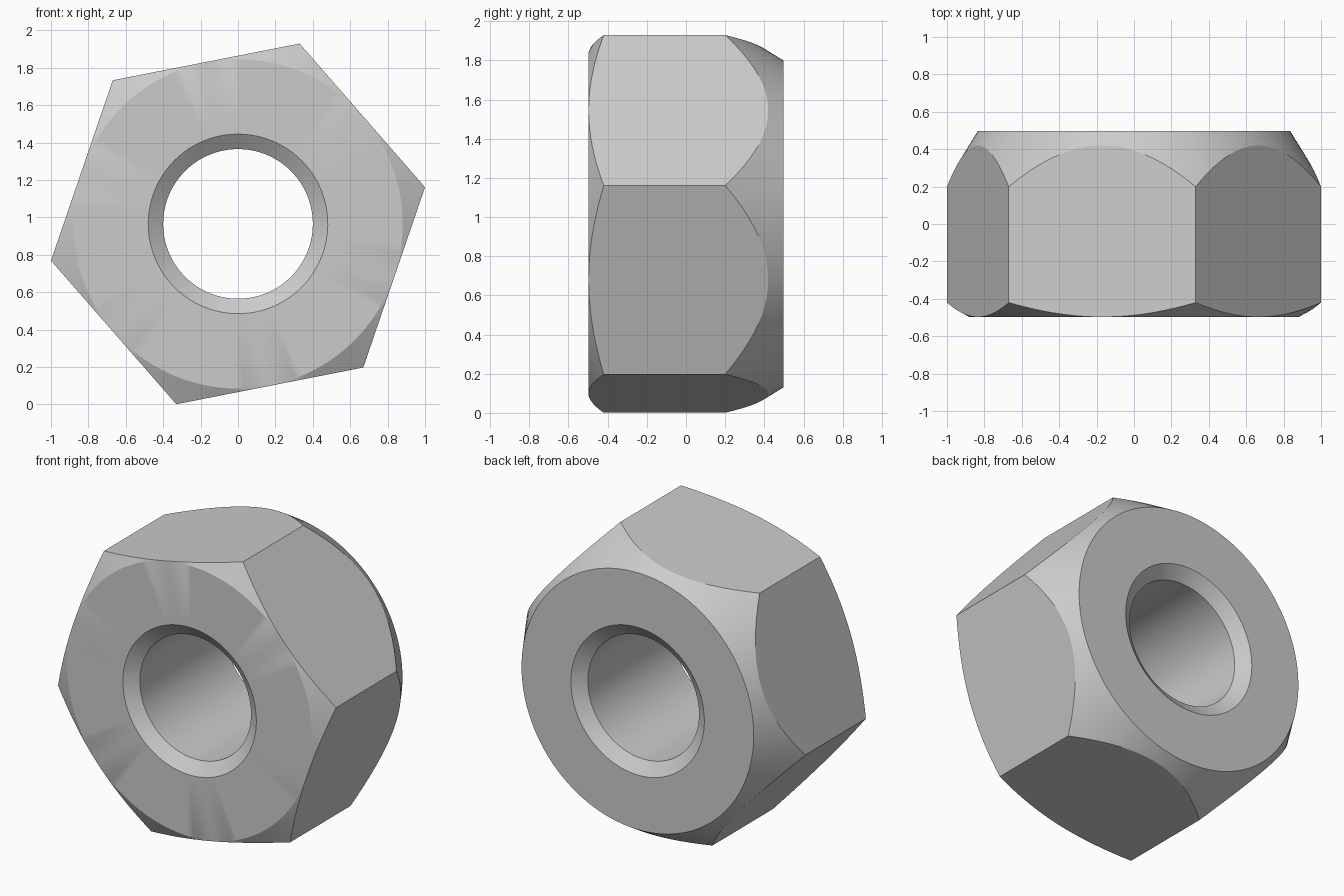
import bpy
import bmesh
from math import cos, sin, radians, pi, sqrt

if "Cube" in bpy.data.objects:
    bpy.data.objects.remove(bpy.data.objects["Cube"])

CORNER = 1.019                    # radius to the hexagon corners
FLAT = CORNER * sqrt(3) / 2       # radius to the middle of a flat
TURN = radians(11.1)              # rotation of the hexagon about the bore
CENTRE_Z = 0.965
HALF = 0.497                      # half thickness along y
BORE, MOUTH, SINK = 0.40, 0.48, 0.06
SEGMENTS = 120                    # divisible by six, so corners stay crisp


def hex_radius(a):
    """Distance from the axis to the hexagon outline at angle a."""
    return FLAT / cos(a % (pi / 3) - pi / 6)


def section(a):
    """Closed radial section (radius, y) of the nut at angle a."""
    r = hex_radius(a)
    front_y = -HALF + (r - FLAT) * 0.564
    back_y = 0.42 - (r - FLAT) * 1.612
    return [
        (BORE, -HALF + SINK), (MOUTH, -HALF),      # front countersink
        (FLAT - 0.002, -HALF), (r, front_y),       # front face and chamfer
        (r, back_y), (0.835, HALF),                # flat side, back chamfer
        (MOUTH, HALF), (BORE, HALF - SINK),        # back face, countersink
    ]


# Sweep the changing section around the bore
bm = bmesh.new()
rings = []
for i in range(SEGMENTS):
    a = 2 * pi * i / SEGMENTS
    rings.append([bm.verts.new((r * cos(a + TURN), y, CENTRE_Z + r * sin(a + TURN)))
                  for r, y in section(a)])
for i, ring in enumerate(rings):
    following = rings[(i + 1) % SEGMENTS]
    for j in range(len(ring)):
        k = (j + 1) % len(ring)
        bm.faces.new((ring[j], ring[k], following[k], following[j]))
bmesh.ops.recalc_face_normals(bm, faces=bm.faces)

mesh = bpy.data.meshes.new("hex_nut")
bm.to_mesh(mesh)
bm.free()
nut = bpy.data.objects.new("hex_nut", mesh)
bpy.context.collection.objects.link(nut)

# Plain grey metal
grey = bpy.data.materials.new("light_grey")
grey.use_nodes = True
colour = (0.6, 0.6, 0.6, 1)
grey.diffuse_color = colour
grey.node_tree.nodes["Principled BSDF"].inputs["Base Color"].default_value = colour
mesh.materials.append(grey)

# Smooth the bore and cones, keep the outline edges sharp
bpy.ops.object.select_all(action='DESELECT')
nut.select_set(True)
bpy.context.view_layer.objects.active = nut
bpy.ops.object.shade_smooth_by_angle(angle=radians(25))
